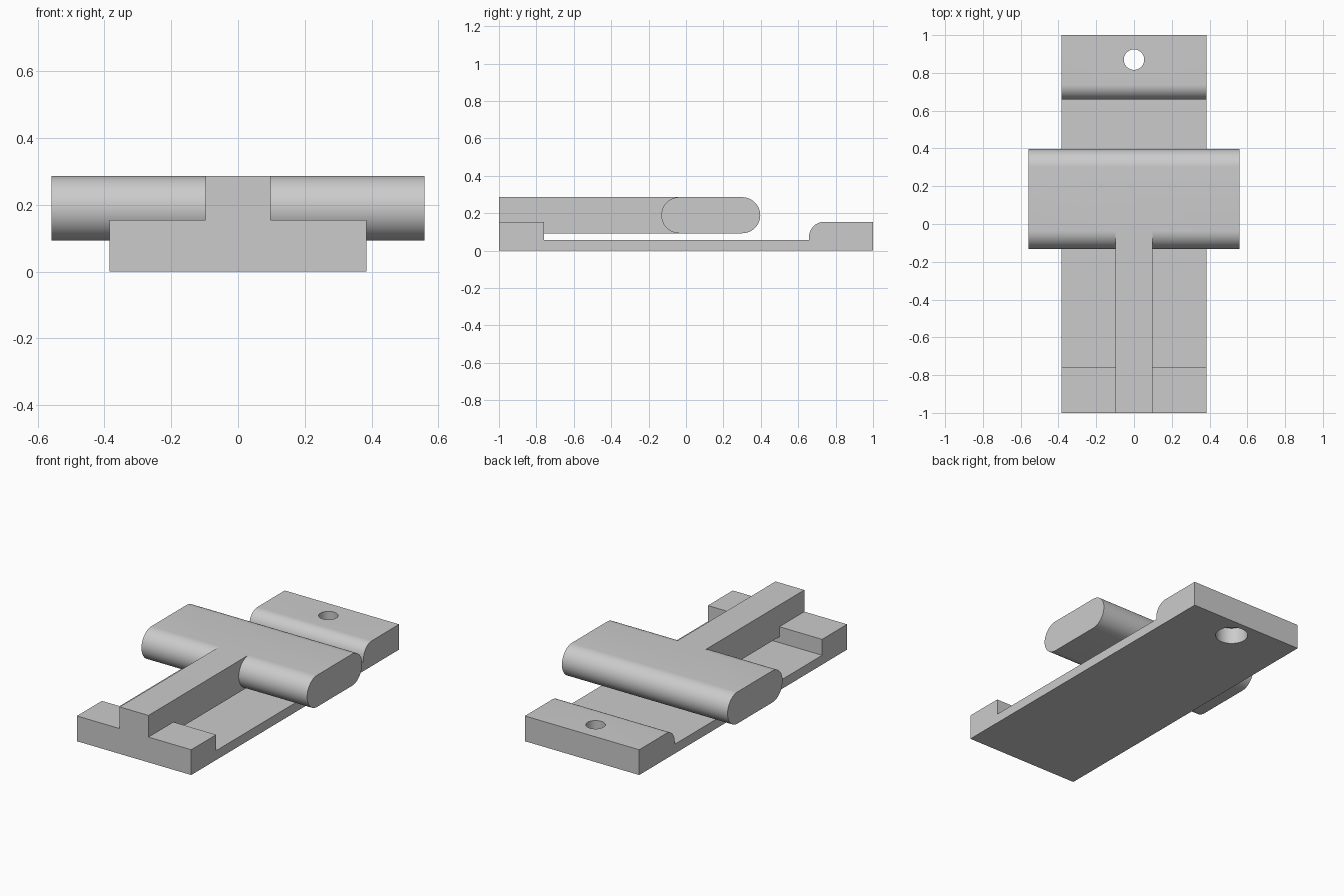
import bpy, bmesh
from math import sin, cos, pi

if "Cube" in bpy.data.objects:
    bpy.data.objects.remove(bpy.data.objects["Cube"])


def extrude_profile(name, pts, half_width):
    """Extrude a closed (y, z) profile symmetrically along x."""
    bm = bmesh.new()
    face = bm.faces.new([bm.verts.new((-half_width, y, z)) for y, z in pts])
    ext = bmesh.ops.extrude_face_region(bm, geom=[face])
    verts = [g for g in ext["geom"] if isinstance(g, bmesh.types.BMVert)]
    bmesh.ops.translate(bm, verts=verts, vec=(2 * half_width, 0, 0))
    bmesh.ops.recalc_face_normals(bm, faces=bm.faces)
    mesh = bpy.data.meshes.new(name)
    bm.to_mesh(mesh)
    bm.free()
    obj = bpy.data.objects.new(name, mesh)
    bpy.context.collection.objects.link(obj)
    return obj


def arc(cy, cz, r, start, end, steps=16):
    return [(cy + r * cos(start + (end - start) * i / steps),
             cz + r * sin(start + (end - start) * i / steps))
            for i in range(steps + 1)]


def cylinder(name, r, z0, z1, y):
    bpy.ops.mesh.primitive_cylinder_add(vertices=48, radius=r, depth=z1 - z0,
                                        location=(0, y, (z0 + z1) / 2))
    obj = bpy.context.object
    obj.name = name
    return obj


def combine(target, other, operation):
    other.hide_render = True
    mod = target.modifiers.new(other.name, 'BOOLEAN')
    mod.operation, mod.solver, mod.object = operation, 'EXACT', other
    bpy.ops.object.select_all(action='DESELECT')
    bpy.context.view_layer.objects.active = target
    target.select_set(True)
    bpy.ops.object.modifier_apply(modifier=mod.name)
    bpy.data.objects.remove(other)


FLOOR, BLOCK, LOW, HIGH = 0.057, 0.154, 0.093, 0.286

# Base plate with a square front block and a rounded rear block
body = extrude_profile("latch_body", [
    (-1, 0), (1, 0), (1, BLOCK),
    *arc(0.738, BLOCK - 0.08, 0.08, pi / 2, pi),
    (0.658, FLOOR), (-0.76, FLOOR), (-0.76, BLOCK), (-1, BLOCK)], 0.385)

# Spring arm running from the front block to the crossbar
stem = extrude_profile("spring_arm", [(-1, LOW), (0.1, LOW), (0.1, HIGH), (-1, HIGH)], 0.097)

# Rounded crossbar
r = (HIGH - LOW) / 2
mid = (HIGH + LOW) / 2
bar = extrude_profile("crossbar",
                      arc(0.397 - r, mid, r, -pi / 2, pi / 2, 24)
                      + arc(-0.132 + r, mid, r, pi / 2, 3 * pi / 2, 24), 0.558)

combine(stem, bar, 'UNION')
combine(body, stem, 'UNION')

# Screw hole, counterbored from below
combine(body, cylinder("hole_cutter", 0.054, -0.1, 0.25, 0.87), 'DIFFERENCE')
combine(body, cylinder("counterbore_cutter", 0.092, -0.1, 0.1, 0.87), 'DIFFERENCE')

bpy.ops.object.shade_smooth_by_angle(angle=pi / 6)
